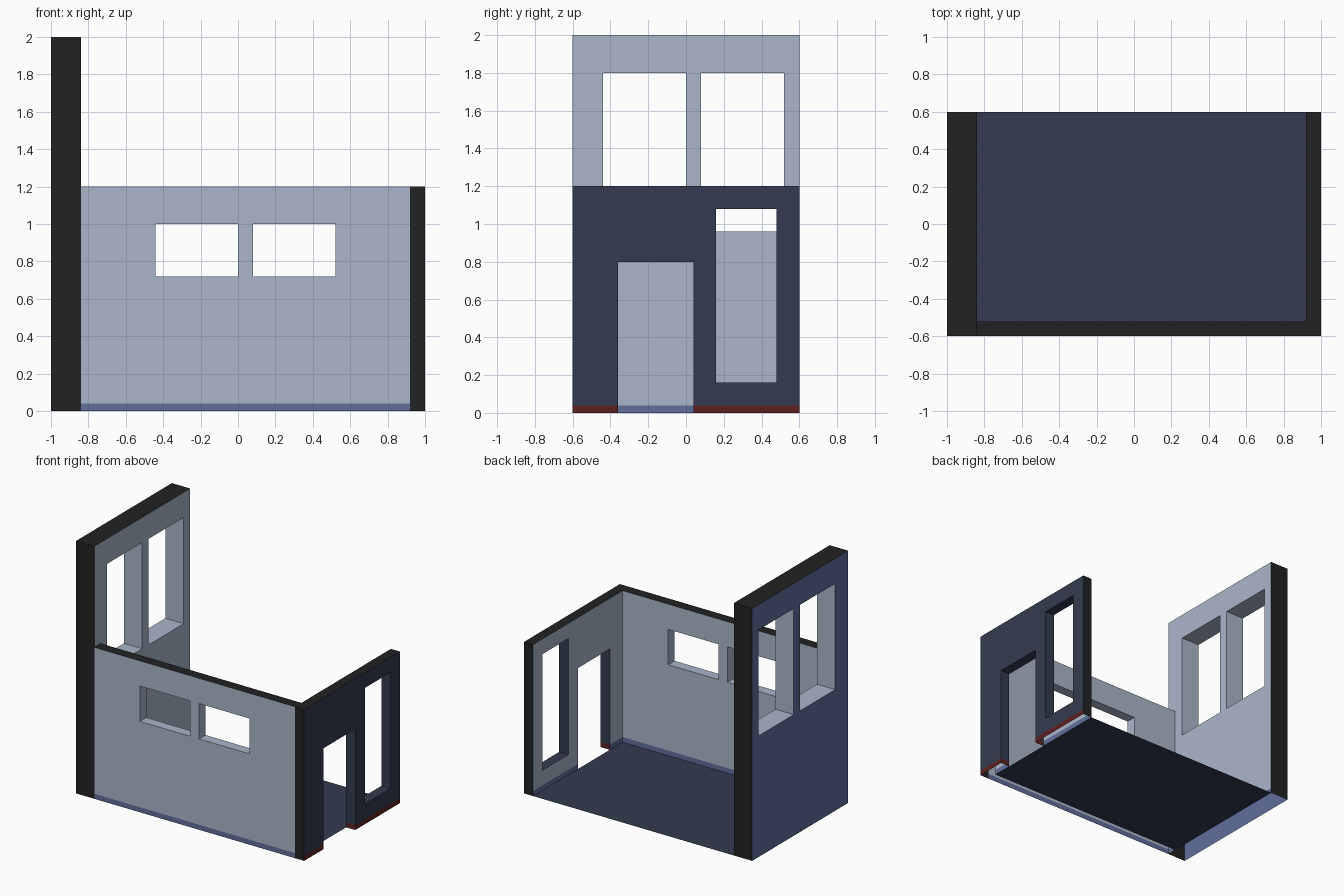
import bpy, bmesh
from mathutils import Vector

if "Cube" in bpy.data.objects:
    bpy.data.objects.remove(bpy.data.objects["Cube"])

SKIRT = 0.04  # height of the skirting bands


def material(name, rgb):
    m = bpy.data.materials.new(name)
    m.diffuse_color = (*rgb, 1.0)
    m.use_nodes = True
    m.node_tree.nodes["Principled BSDF"].inputs["Base Color"].default_value = m.diffuse_color
    return m


MATS = [
    material("pale_blue_paint", (0.402, 0.468, 0.591)),
    material("slate_blue", (0.117, 0.156, 0.328)),
    material("dark_navy", (0.034, 0.044, 0.080)),
    material("black_edge", (0.016, 0.016, 0.016)),
    material("dark_red", (0.114, 0.0144, 0.0144)),
]
PALE, BLUE, NAVY, BLACK, RED = range(5)


def quad(bm, pts, normal, mat):
    """Add a quad facing the given direction."""
    f = bm.faces.new([bm.verts.new(p) for p in pts])
    f.normal_update()
    if f.normal.dot(Vector(normal)) < 0:
        f.normal_flip()
    f.material_index = mat


def finish(bm, name):
    bmesh.ops.remove_doubles(bm, verts=bm.verts, dist=1e-5)
    me = bpy.data.meshes.new(name)
    bm.to_mesh(me)
    bm.free()
    for m in MATS:
        me.materials.append(m)
    ob = bpy.data.objects.new(name, me)
    bpy.context.collection.objects.link(ob)


def wall(name, axis, outer, inner, u0, u1, height, holes,
         out_mats, reveal_mats, inner_u0=None, ends=True):
    """Hollow wall, open below. Holes are (u0, u1, z0, z1);
    each material pair is (main, skirting)."""
    bm = bmesh.new()

    def P(d, u, z):
        return (d, u, z) if axis == 'x' else (u, d, z)

    def pick(pair, z):
        return pair[1] if z < SKIRT else pair[0]

    # outer and inner skins, as a grid with the openings left out
    zs = sorted({0, SKIRT, height} | {z for h in holes for z in h[2:]})
    out = 1 if outer > inner else -1
    for d, sign, start, mats in ((outer, out, u0, out_mats),
                                 (inner, -out, u0 if inner_u0 is None else inner_u0, (PALE, BLUE))):
        us = sorted({start, u1} | {u for h in holes for u in h[:2]})
        for a, b in zip(us, us[1:]):
            for c, e in zip(zs, zs[1:]):
                mu, mz = (a + b) / 2, (c + e) / 2
                if any(h[0] < mu < h[1] and h[2] < mz < h[3] for h in holes):
                    continue
                quad(bm, [P(d, a, c), P(d, b, c), P(d, b, e), P(d, a, e)],
                     P(sign, 0, 0), pick(mats, mz))

    def across_u(u, z0, z1, sign, mat):
        quad(bm, [P(outer, u, z0), P(inner, u, z0), P(inner, u, z1), P(outer, u, z1)],
             P(0, sign, 0), mat)

    def across_z(z, a, b, sign, mat):
        quad(bm, [P(outer, a, z), P(inner, a, z), P(inner, b, z), P(outer, b, z)],
             (0, 0, sign), mat)

    # reveals of the openings
    for a, b, c, e in holes:
        levels = [c, SKIRT, e] if c < SKIRT else [c, e]
        for lo, hi in zip(levels, levels[1:]):
            m = pick(reveal_mats, (lo + hi) / 2)
            across_u(a, lo, hi, 1, m)
            across_u(b, lo, hi, -1, m)
        across_z(e, a, b, -1, reveal_mats[0])
        if c > 0:
            across_z(c, a, b, 1, reveal_mats[0])

    # black cut edges on the top and ends
    across_z(height, u0, u1, 1, BLACK)
    if ends:
        across_u(u0, 0, height, -1, BLACK)
        across_u(u1, 0, height, 1, BLACK)
    finish(bm, name)


# tall outer wall with two windows
wall("tall_left_wall", 'x', -1.0, -0.84, -0.6, 0.6, 2.0,
     [(-0.44, 0.0, 0.96, 1.8), (0.08, 0.52, 0.96, 1.8)],
     (BLUE, BLUE), (PALE, BLUE))

# low front wall with two wide windows
wall("front_wall", 'y', -0.6, -0.52, -0.84, 0.92, 1.2,
     [(-0.44, 0.0, 0.72, 1.0), (0.08, 0.52, 0.72, 1.0)],
     (PALE, BLUE), (PALE, BLUE), ends=False)

# right wall with doorway and tall window
wall("right_wall", 'x', 1.0, 0.92, -0.6, 0.6, 1.2,
     [(-0.36, 0.04, 0.0, 0.8), (0.16, 0.48, 0.16, 1.08)],
     (NAVY, RED), (NAVY, RED), inner_u0=-0.52)

# floor sheet
bm = bmesh.new()
quad(bm, [(-0.84, -0.52, 0), (0.92, -0.52, 0), (0.92, 0.6, 0), (-0.84, 0.6, 0)],
     (0, 0, 1), NAVY)
finish(bm, "floor")
